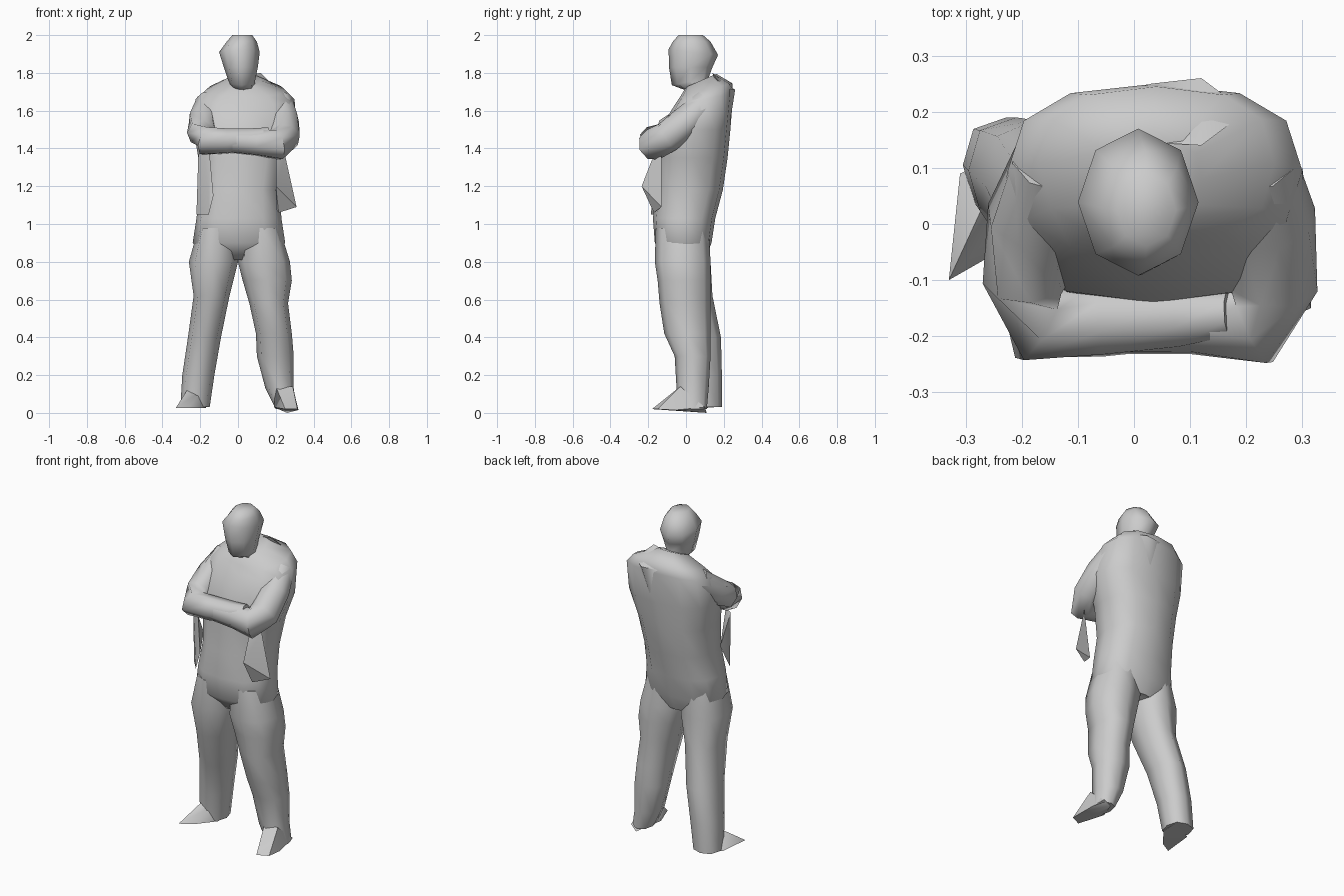
import bpy, bmesh, math
from mathutils import Vector


def finish(name, bm, angle=60):
    bmesh.ops.recalc_face_normals(bm, faces=bm.faces[:])
    me = bpy.data.meshes.new(name)
    bm.to_mesh(me)
    bm.free()
    ob = bpy.data.objects.new(name, me)
    bpy.context.collection.objects.link(ob)
    bpy.context.view_layer.objects.active = ob
    bpy.ops.object.select_all(action='DESELECT')
    ob.select_set(True)
    bpy.ops.object.shade_smooth_by_angle(angle=math.radians(angle))
    return ob


def skin(name, loops):
    bm = bmesh.new()
    rows = [[bm.verts.new(p) for p in loop] for loop in loops]
    n = len(rows[0])
    for a, b in zip(rows, rows[1:]):
        for i in range(n):
            j = (i + 1) % n
            bm.faces.new((a[i], a[j], b[j], b[i]))
    bm.faces.new(rows[0])
    bm.faces.new(rows[-1])
    return finish(name, bm)


def loft(name, rings, n=12, power=0.8):
    # each ring: z, x min, x max, y min, y max, lift towards the back
    loops = []
    for z, x0, x1, y0, y1, lift in rings:
        loop = []
        for i in range(n):
            t = 2 * math.pi * i / n
            c, s = (math.copysign(abs(f) ** power, f) for f in (math.cos(t), math.sin(t)))
            loop.append(((x0 + x1) / 2 + c * (x1 - x0) / 2,
                         (y0 + y1) / 2 + s * (y1 - y0) / 2, z + lift * s))
        loops.append(loop)
    return skin(name, loops)


def tube(name, path, n=8):
    # each path point: x, y, z, radius
    pts = [Vector(p[:3]) for p in path]
    loops = []
    for i, p in enumerate(pts):
        d = (pts[min(i + 1, len(pts) - 1)] - pts[max(i - 1, 0)]).normalized()
        side = d.cross(Vector((0, 0.5, 1))).normalized()
        up = side.cross(d)
        r = path[i][3]
        loops.append([p + r * (side * math.cos(2 * math.pi * k / n)
                               + up * math.sin(2 * math.pi * k / n)) for k in range(n)])
    return skin(name, loops)


def hull(name, points, angle=60):
    bm = bmesh.new()
    for p in points:
        bm.verts.new(p)
    bmesh.ops.convex_hull(bm, input=bm.verts[:])
    return finish(name, bm, angle)


# Head and neck
loft("head", [
    (1.70, -0.02, 0.09, 0.02, 0.14, 0.0),
    (1.755, -0.05, 0.09, -0.075, 0.12, 0.02),
    (1.83, -0.075, 0.105, -0.09, 0.14, 0.0),
    (1.91, -0.10, 0.115, -0.092, 0.17, -0.015),
    (1.965, -0.06, 0.10, -0.07, 0.13, 0.0),
    (2.00, -0.03, 0.075, -0.04, 0.09, 0.0)], n=8, power=1)

# Coat body from collar to hips
loft("coat_body", [
    (1.76, -0.05, 0.12, 0.0, 0.16, 0.035),
    (1.71, -0.17, 0.25, -0.03, 0.245, 0.035),
    (1.66, -0.225, 0.30, -0.06, 0.25, 0.03),
    (1.50, -0.235, 0.305, -0.14, 0.235, 0.0),
    (1.35, -0.21, 0.25, -0.15, 0.22, 0.0),
    (1.18, -0.20, 0.22, -0.16, 0.195, 0.0),
    (1.03, -0.22, 0.23, -0.175, 0.155, 0.0),
    (0.90, -0.24, 0.25, -0.165, 0.135, 0.0),
    (0.81, -0.15, 0.16, -0.09, 0.10, 0.0)])

# Bunched collar at the back of the neck
hull("collar", [(-0.04, 0.15, 1.77), (0.12, 0.14, 1.80), (0.03, 0.25, 1.71),
                (0.12, 0.26, 1.71), (-0.14, 0.19, 1.70), (0.20, 0.20, 1.72),
                (0.08, 0.235, 1.55)])

# Crossed arms
tube("arm_near_right", [
    (0.22, 0.11, 1.65, 0.07), (0.24, 0.01, 1.55, 0.085), (0.245, -0.10, 1.46, 0.085),
    (0.21, -0.175, 1.42, 0.085), (0.10, -0.165, 1.43, 0.07),
    (-0.04, -0.17, 1.44, 0.065), (-0.14, -0.18, 1.45, 0.05)])
tube("arm_near_left", [
    (-0.15, 0.11, 1.65, 0.07), (-0.18, 0.01, 1.55, 0.085), (-0.19, -0.10, 1.48, 0.08),
    (-0.17, -0.175, 1.44, 0.08), (-0.06, -0.17, 1.44, 0.07),
    (0.08, -0.165, 1.45, 0.06), (0.17, -0.16, 1.47, 0.045)])

# Open coat flaps below the elbows
hull("flap_right", [(0.20, -0.18, 1.34), (0.25, -0.13, 1.36), (0.31, -0.13, 1.09),
                    (0.215, -0.17, 1.06), (0.20, -0.14, 1.08), (0.20, -0.235, 1.20)], 25)
hull("flap_left", [(-0.21, -0.13, 1.37), (-0.15, -0.17, 1.37), (-0.13, -0.18, 1.15),
                   (-0.155, -0.185, 1.05), (-0.22, -0.11, 1.05), (-0.21, -0.03, 1.2)])

# Legs, each lofted from the hip to the hem
loft("leg_left", [
    (0.98, -0.21, -0.02, -0.16, 0.12, 0.0),
    (0.80, -0.26, 0.0, -0.16, 0.13, 0.0),
    (0.62, -0.235, -0.045, -0.13, 0.14, 0.0),
    (0.40, -0.265, -0.09, -0.05, 0.185, 0.0),
    (0.20, -0.295, -0.125, 0.0, 0.19, 0.0),
    (0.03, -0.305, -0.15, 0.02, 0.19, 0.0)], n=8)
loft("leg_right", [
    (0.98, 0.02, 0.22, -0.16, 0.12, 0.0),
    (0.80, 0.0, 0.275, -0.165, 0.13, 0.0),
    (0.70, 0.025, 0.285, -0.15, 0.13, 0.0),
    (0.58, 0.06, 0.265, -0.14, 0.13, 0.0),
    (0.42, 0.095, 0.285, -0.115, 0.13, 0.0),
    (0.30, 0.10, 0.295, -0.06, 0.13, 0.0),
    (0.13, 0.145, 0.295, -0.05, 0.12, 0.0),
    (0.02, 0.20, 0.31, -0.04, 0.11, 0.0)], n=8)

# Feet
hull("foot_left", [(-0.33, -0.10, 0.025), (-0.26, -0.06, 0.025), (-0.17, 0.05, 0.025),
                   (-0.31, 0.09, 0.025), (-0.27, 0.03, 0.12), (-0.19, 0.05, 0.12),
                   (-0.17, 0.15, 0.03)])
hull("foot_right", [(0.315, -0.15, 0.02), (0.25, -0.18, 0.02), (0.19, -0.03, 0.03),
                    (0.32, -0.06, 0.015), (0.26, 0.11, 0.0), (0.30, 0.10, 0.03),
                    (0.20, -0.03, 0.14), (0.29, -0.03, 0.14)])
